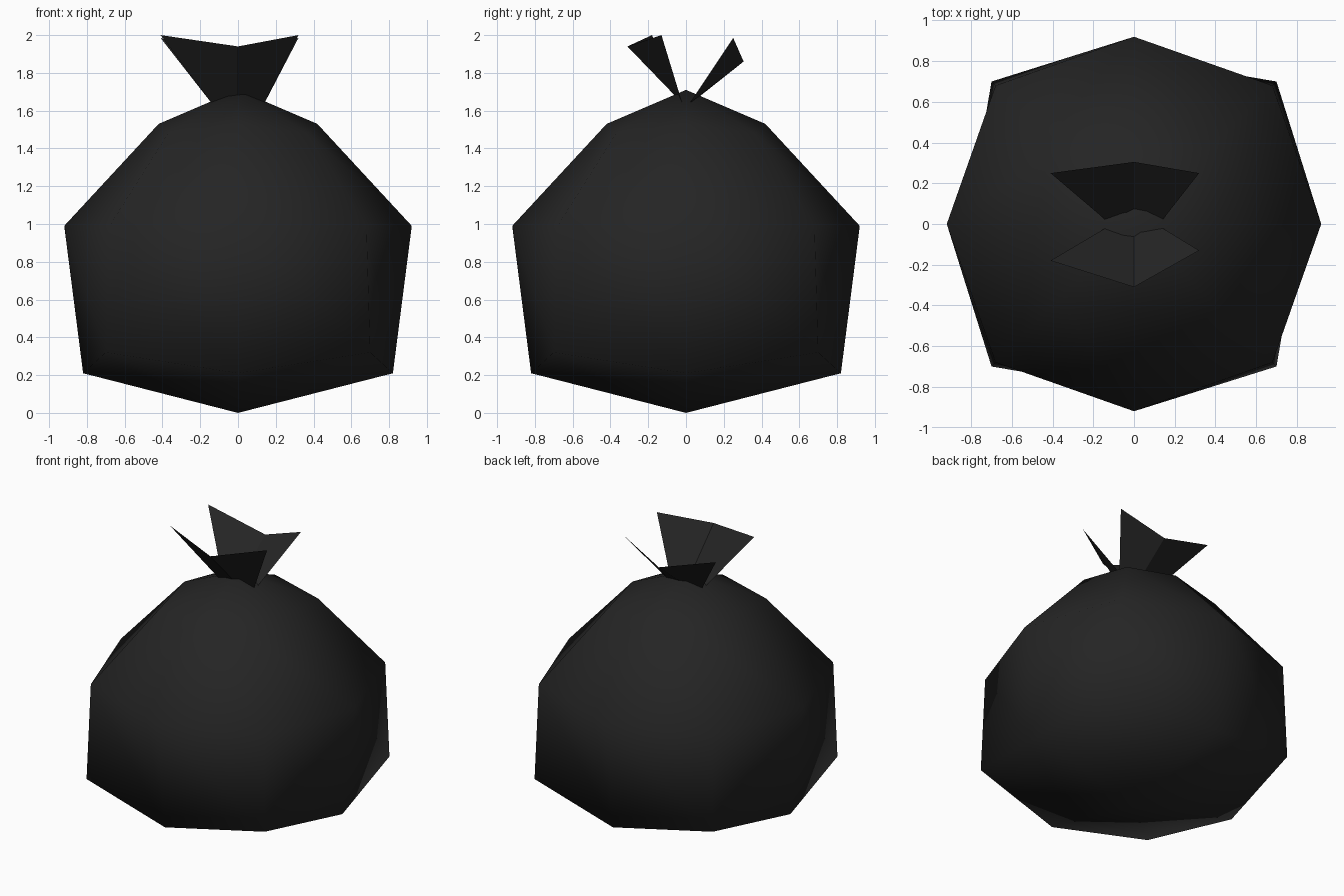
import bpy
import math

if "Cube" in bpy.data.objects:
    bpy.data.objects.remove(bpy.data.objects["Cube"])

# One dark plastic colour
plastic = bpy.data.materials.new("black_plastic")
plastic.diffuse_color = (0.018, 0.018, 0.018, 1)
plastic.use_nodes = True
plastic.node_tree.nodes["Principled BSDF"].inputs["Base Color"].default_value = plastic.diffuse_color


def add_mesh(name, verts, faces, smooth):
    mesh = bpy.data.meshes.new(name)
    mesh.from_pydata(verts, [], faces)
    mesh.materials.append(plastic)
    for p in mesh.polygons:
        p.use_smooth = smooth
    mesh.update()
    obj = bpy.data.objects.new(name, mesh)
    bpy.context.collection.objects.link(obj)
    return obj


# Sack body: eight-sided rings, (radius, z) on the axes and on the diagonals
rings = [((0.82, 0.21), (0.99, 0.32)),
         ((0.92, 0.99), (0.962, 0.99)),
         ((0.42, 1.53), (0.523, 1.48))]
N = 8
verts = []
for ring in rings:
    for k in range(N):
        r, z = ring[k % 2]
        a = k * math.tau / N
        verts.append((r * math.cos(a), r * math.sin(a), z))
bottom, top = len(verts), len(verts) + 1
verts += [(0, 0, 0), (0, 0, 1.71)]

faces = []
for k in range(N):
    n = (k + 1) % N
    for j in range(len(rings) - 1):
        lo, up = j * N, (j + 1) * N
        # the diagonal runs from the upper vertex to the next lower one
        faces += [(lo + k, lo + n, up + k), (lo + n, up + n, up + k)]
    faces.append((bottom, n, k))
    faces.append((top, 2 * N + k, 2 * N + n))
add_mesh("sack_body", verts, faces, True)


# Tied ends: two creased sheets flaring from the knot
def flap(name, tips, base):
    quads = [(0, 1, 4, 3), (1, 2, 5, 4)]
    if tips[1][1] < 0:  # outer side faces away from the knot
        quads = [q[::-1] for q in quads]
    add_mesh(name, tips + base, quads, False)


flap("front_flap",
     [(-0.41, -0.18, 2.0), (0, -0.31, 1.94), (0.32, -0.13, 2.0)],
     [(-0.14, -0.02, 1.64), (0, -0.03, 1.65), (0.14, -0.02, 1.64)])
flap("back_flap",
     [(-0.41, 0.25, 1.985), (0, 0.305, 1.86), (0.32, 0.25, 1.985)],
     [(-0.14, 0.02, 1.64), (0, 0.04, 1.65), (0.14, 0.02, 1.64)])
